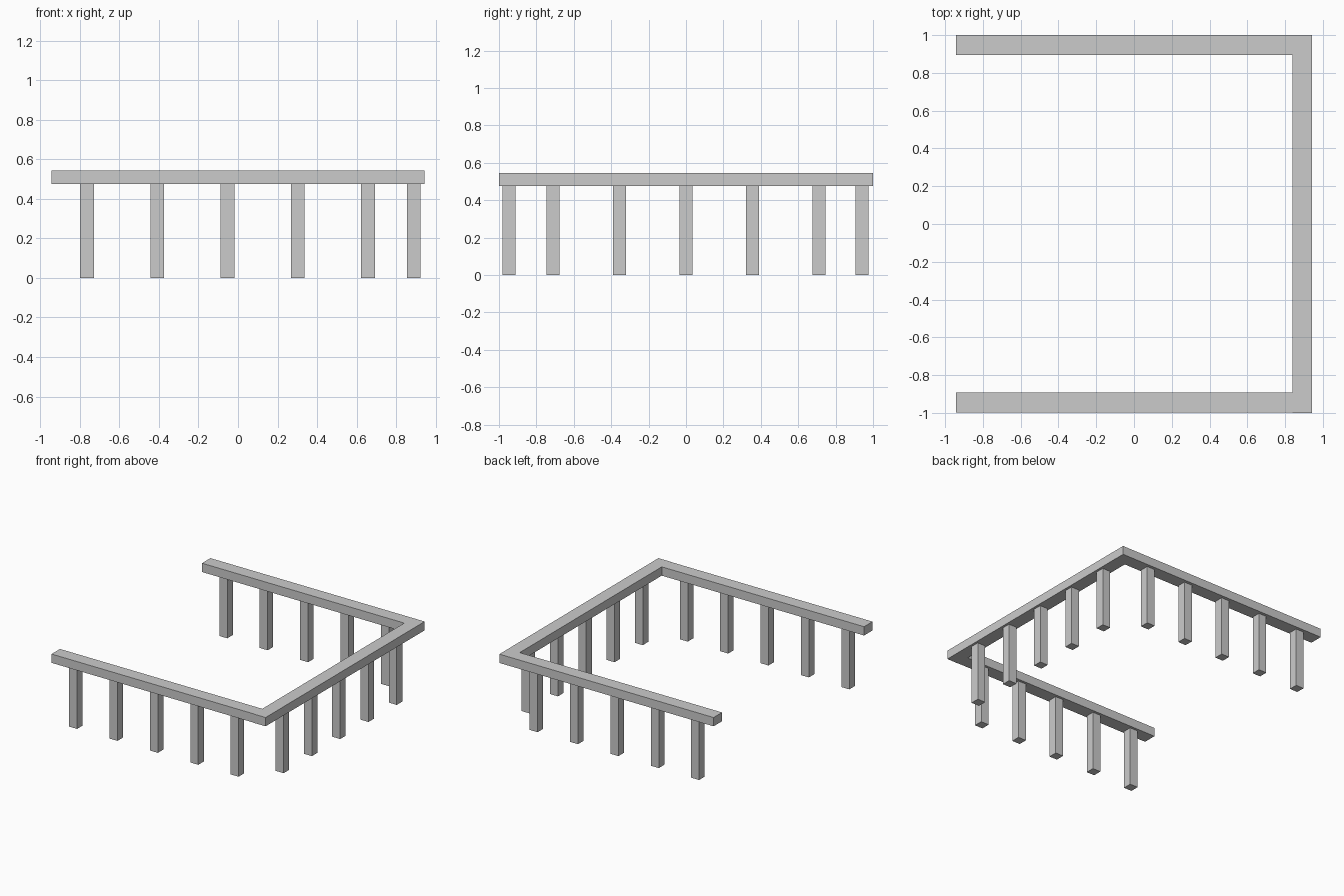
import bpy

if "Cube" in bpy.data.objects:
    bpy.data.objects.remove(bpy.data.objects["Cube"])

RAIL_BOTTOM, RAIL_TOP = 0.475, 0.545
POST_WIDTH = 0.07
SPACING = 0.3555


def box(name, x0, x1, y0, y1, z0, z1):
    bpy.ops.mesh.primitive_cube_add(
        size=1, location=((x0 + x1) / 2, (y0 + y1) / 2, (z0 + z1) / 2))
    ob = bpy.context.object
    ob.name = name
    ob.scale = (x1 - x0, y1 - y0, z1 - z0)
    bpy.ops.object.transform_apply(location=False, rotation=False, scale=True)
    return ob


def post(name, x, y):
    h = POST_WIDTH / 2
    return box(name, x - h, x + h, y - h, y + h, 0, RAIL_BOTTOM)


# Rails forming a U open to the left
box("side_rail", 0.838, 0.943, -1, 1, RAIL_BOTTOM, RAIL_TOP)
box("front_rail", -0.943, 0.838, -0.998, -0.892, RAIL_BOTTOM, RAIL_TOP)
box("back_rail", -0.943, 0.838, 0.894, 1, RAIL_BOTTOM, RAIL_TOP)

# Five evenly spaced posts under each rail
for i in range(5):
    x = -0.764 + i * SPACING
    post(f"front_post_{i + 1}", x, -0.947)
    post(f"back_post_{i + 1}", x, 0.941)
    post(f"side_post_{i + 1}", 0.889, (i - 2) * SPACING)
